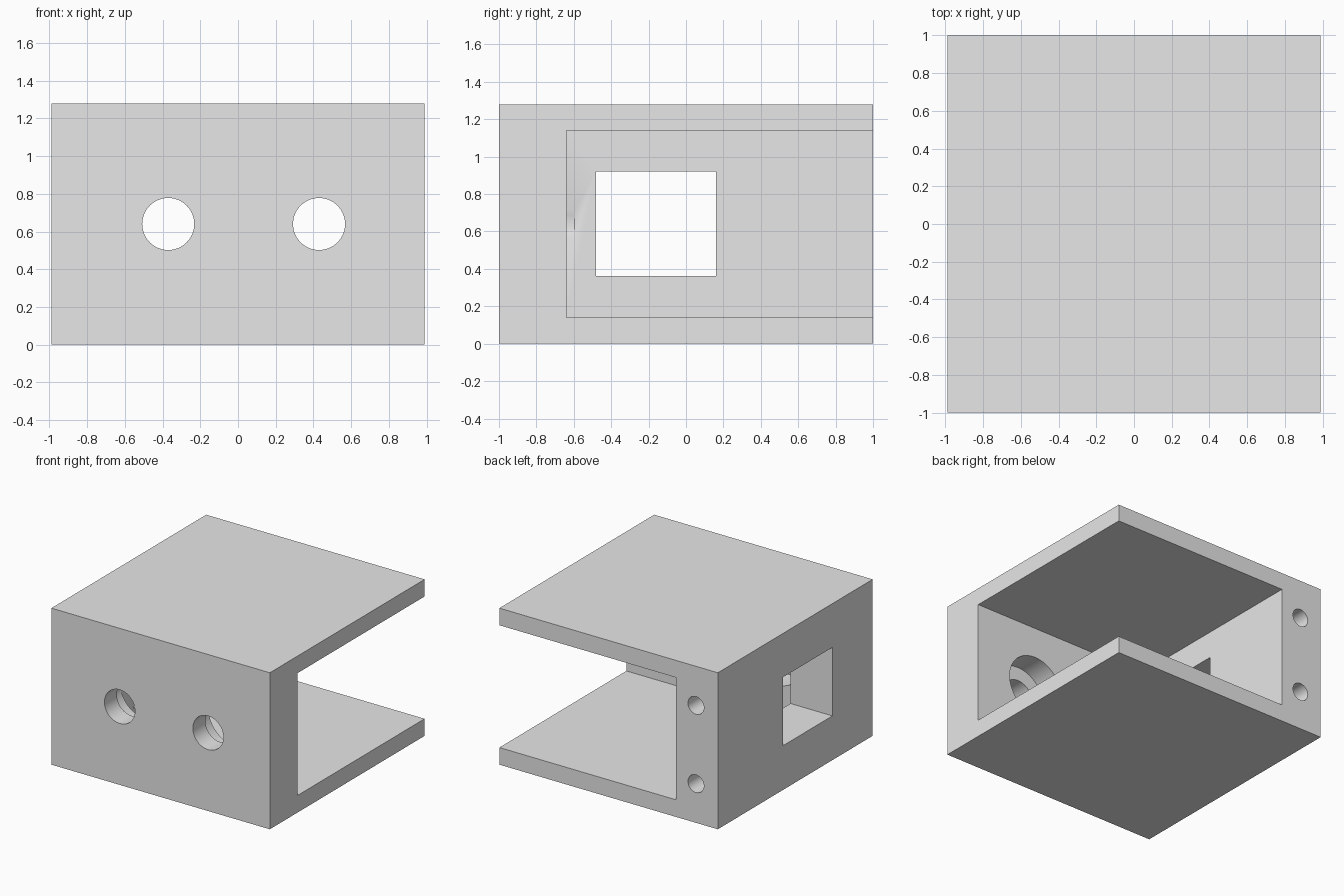
import bpy
import math
from mathutils import Vector

default_cube = bpy.data.objects.get("Cube")
if default_cube:
    bpy.data.objects.remove(default_cube, do_unlink=True)

grey = bpy.data.materials.new("light grey")
grey.use_nodes = True
grey.diffuse_color = (0.8, 0.8, 0.8, 1)
grey.node_tree.nodes["Principled BSDF"].inputs["Base Color"].default_value = grey.diffuse_color


def box(name, low, high):
    low, high = Vector(low), Vector(high)
    bpy.ops.mesh.primitive_cube_add(size=1, location=(low + high) / 2)
    obj = bpy.context.object
    obj.name = name
    obj.scale = high - low
    bpy.ops.object.transform_apply(location=True, rotation=True, scale=True)
    obj.data.materials.append(grey)
    return obj


def bore(name, x, z, radius, y0, y1):
    bpy.ops.mesh.primitive_cylinder_add(
        vertices=64, radius=radius, depth=y1 - y0,
        location=(x, (y0 + y1) / 2, z), rotation=(math.pi / 2, 0, 0))
    obj = bpy.context.object
    obj.name = name
    bpy.ops.object.transform_apply(location=True, rotation=True, scale=True)
    obj.data.materials.append(grey)
    return obj


def cut(target, cutter):
    mod = target.modifiers.new(cutter.name, 'BOOLEAN')
    mod.operation = 'DIFFERENCE'
    mod.solver = 'EXACT'
    mod.object = cutter
    cutter.hide_render = True
    bpy.context.view_layer.objects.active = target
    bpy.ops.object.modifier_apply(modifier=mod.name)
    bpy.data.objects.remove(cutter, do_unlink=True)


W, L, H = 0.988, 1.0, 1.28
MID = H / 2

# Solid block, hollowed out through the back and the +x side
housing = box("housing", (-W, -L, 0), (W, L, H))
cut(housing, box("cavity_cutter", (-0.61, -0.64, 0.14), (1.5, 1.5, 1.14)))

# Rectangular window through the remaining side wall
cut(housing, box("window_cutter", (-1.5, -0.48, 0.362), (-0.4, 0.16, 0.922)))

# Front holes, counterbored from the inside
for x in (-0.37, 0.43):
    cut(housing, bore("front_hole_cutter", x, MID, 0.138, -1.2, -0.7))
    cut(housing, bore("counterbore_cutter", x, MID, 0.25, -0.84, -0.6))

# Blind screw holes in the rear edge of the side wall
for z in (MID - 0.32, MID + 0.32):
    cut(housing, bore("screw_hole_cutter", -0.79, z, 0.072, 0.5, 1.2))

bpy.ops.object.select_all(action='DESELECT')
housing.select_set(True)
bpy.context.view_layer.objects.active = housing
bpy.ops.object.shade_smooth_by_angle(angle=math.radians(30))
